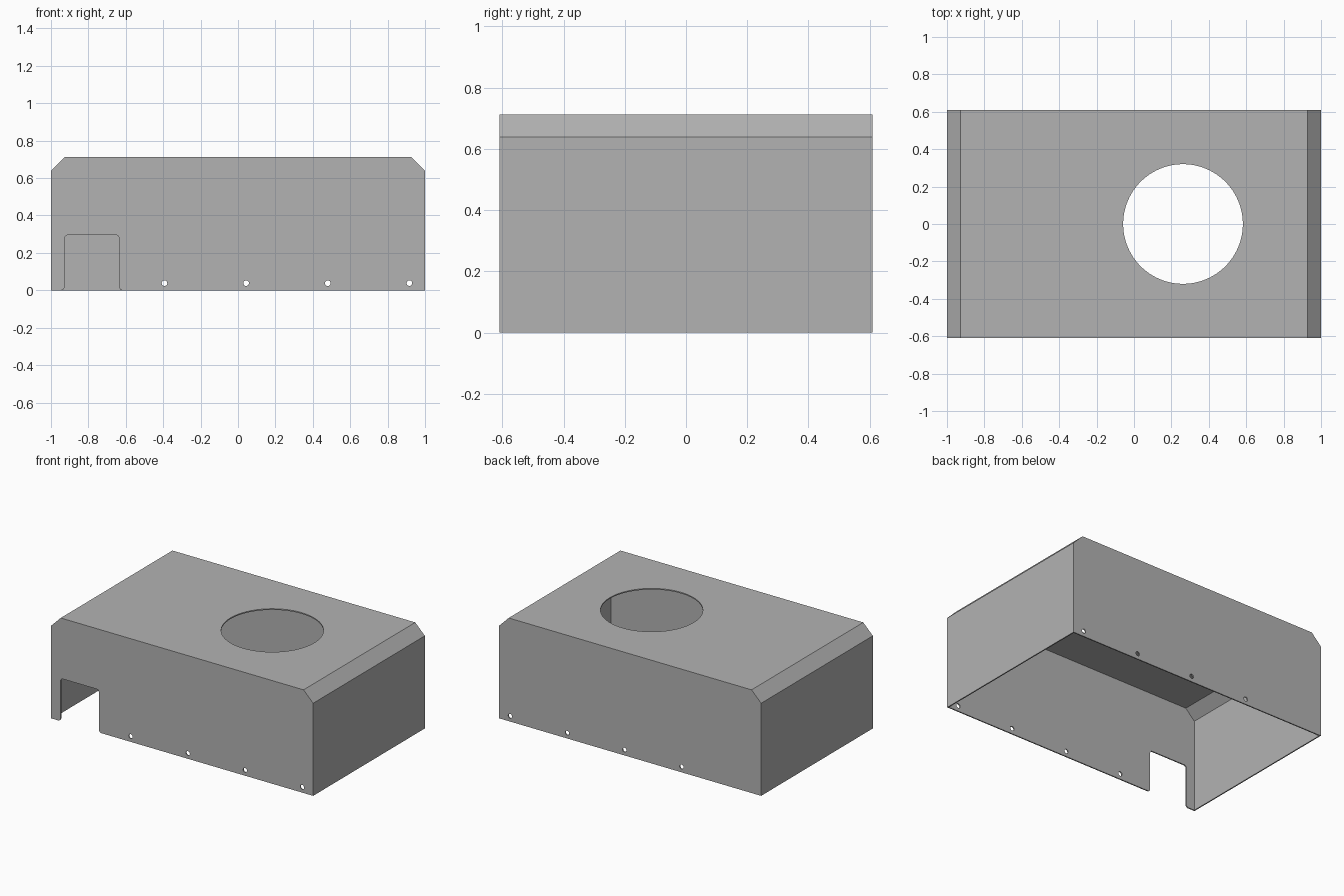
import bpy, bmesh, math

cube = bpy.data.objects.get("Cube")
if cube:
    bpy.data.objects.remove(cube, do_unlink=True)

DEPTH, HEIGHT, CHAMFER, WALL = 0.609, 0.712, 0.073, 0.008

steel = bpy.data.materials.new("sheet_metal_grey")
GREY = (0.45, 0.45, 0.45, 1)
steel.diffuse_color = GREY
steel.use_nodes = True
steel.node_tree.nodes["Principled BSDF"].inputs["Base Color"].default_value = GREY


def prism(name, outline, y0, y1):
    """Extrude an x-z outline from y0 to y1."""
    bm = bmesh.new()
    face = bm.faces.new([bm.verts.new((x, y0, z)) for x, z in outline])
    new = bmesh.ops.extrude_face_region(bm, geom=[face])["geom"]
    bmesh.ops.translate(bm, vec=(0, y1 - y0, 0),
                        verts=[v for v in new if isinstance(v, bmesh.types.BMVert)])
    bmesh.ops.recalc_face_normals(bm, faces=bm.faces)
    mesh = bpy.data.meshes.new(name)
    bm.to_mesh(mesh)
    bm.free()
    obj = bpy.data.objects.new(name, mesh)
    bpy.context.collection.objects.link(obj)
    mesh.materials.append(steel)
    return obj


def cylinder(name, radius, depth, sides, location, rotation=(0, 0, 0)):
    bpy.ops.mesh.primitive_cylinder_add(vertices=sides, radius=radius, depth=depth,
                                        location=location, rotation=rotation)
    obj = bpy.context.object
    obj.name = name
    obj.data.materials.append(steel)
    return obj


def arc(cx, cz, r, start, end, steps=6):
    angles = [math.radians(start + (end - start) * i / steps) for i in range(steps + 1)]
    return [(cx + r * math.cos(a), cz + r * math.sin(a)) for a in angles]


def hood_outline(half, bottom, top, c):
    return [(-half, bottom), (half, bottom), (half, top - c),
            (half - c, top), (c - half, top), (-half, top - c)]


def cut(target, cutter):
    cutter.hide_render = True
    mod = target.modifiers.new("cut", "BOOLEAN")
    mod.operation = "DIFFERENCE"
    mod.solver = "EXACT"
    mod.object = cutter
    bpy.context.view_layer.objects.active = target
    bpy.ops.object.modifier_apply(modifier=mod.name)
    bpy.data.objects.remove(cutter, do_unlink=True)


# Thin chamfered hood, open underneath
hood = prism("hood", hood_outline(1, 0, HEIGHT, CHAMFER), -DEPTH, DEPTH)
inner_chamfer = CHAMFER - WALL * (2 - math.sqrt(2))
cut(hood, prism("cavity", hood_outline(1 - WALL, -0.1, HEIGHT - WALL, inner_chamfer),
                WALL - DEPTH, DEPTH - WALL))

# Round opening in the roof
cut(hood, cylinder("roof_opening", 0.32, 0.2, 96, (0.262, 0, HEIGHT)))

# Notch in the front wall, rounded above and flared at the lower edge
left, right, top, r = -0.928, -0.635, 0.295, 0.018
notch = ([(left - r, -0.05), (right + r, -0.05)]
         + arc(right + r, r, r, 270, 180)
         + arc(right - r, top - r, r, 0, 90)
         + arc(left + r, top - r, r, 90, 180)
         + arc(left - r, r, r, 0, -90))
cut(hood, prism("notch", notch, -DEPTH - 0.05, -DEPTH + 0.05))

# Screw holes along the lower edges of the front and back walls
for i in range(4):
    x = -0.393 + i * 0.4365
    for side in (-1, 1):
        cut(hood, cylinder("screw_hole", 0.015, 0.1, 24, (x, side * DEPTH, 0.038),
                           (math.pi / 2, 0, 0)))

# Smooth the round cut edges, keep the folds sharp
bpy.ops.object.select_all(action="DESELECT")
hood.select_set(True)
bpy.context.view_layer.objects.active = hood
bpy.ops.object.shade_smooth_by_angle(angle=math.radians(25))
